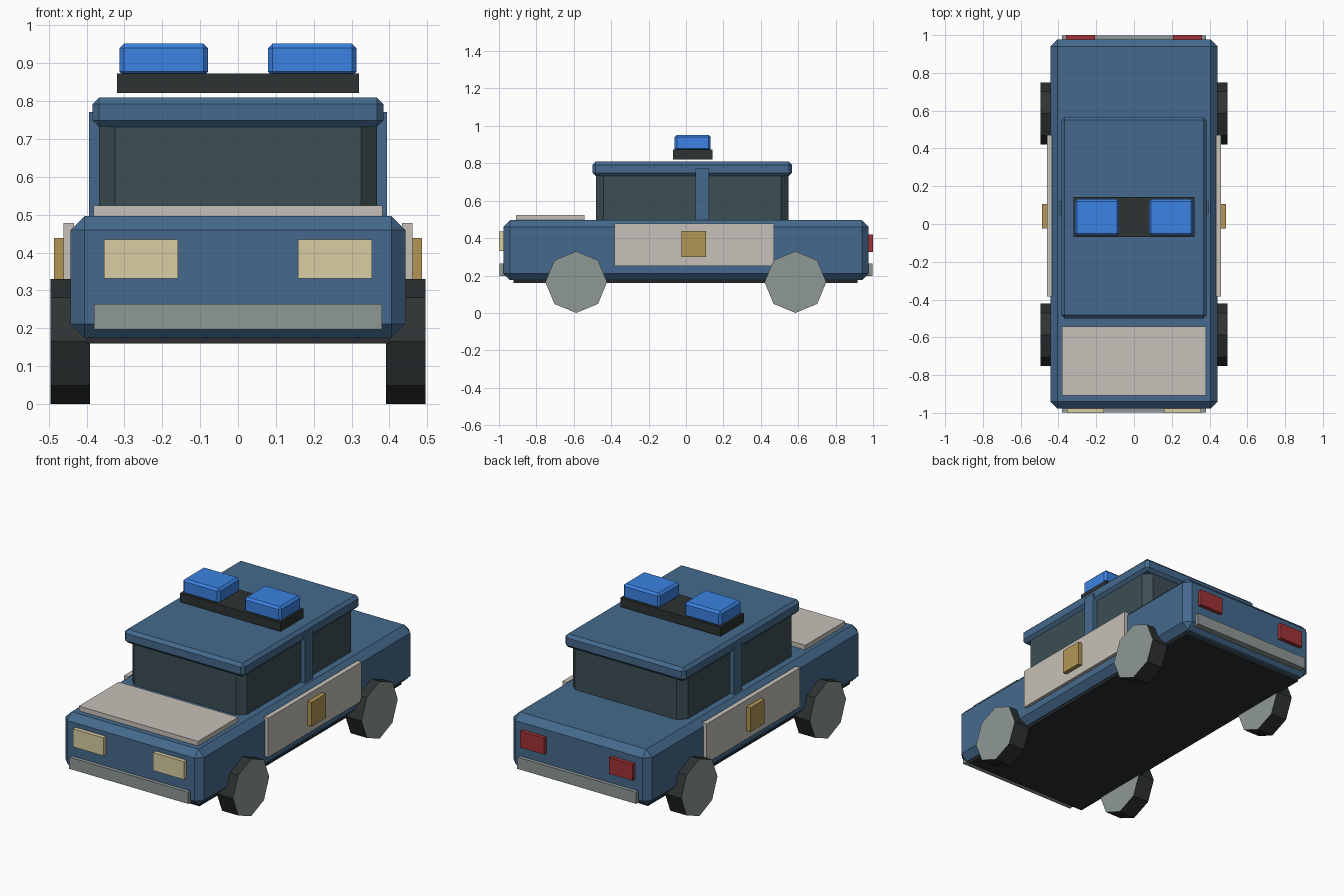
import bpy, bmesh, math
from mathutils import Matrix, Vector

if "Cube" in bpy.data.objects:
    bpy.data.objects.remove(bpy.data.objects["Cube"])


def material(name, hex_code):
    rgb = [int(hex_code[i:i + 2], 16) / 255 for i in (0, 2, 4)]
    m = bpy.data.materials.new(name)
    m.diffuse_color = [((c + 0.055) / 1.055) ** 2.4 for c in rgb] + [1]
    m.use_nodes = True
    m.node_tree.nodes["Principled BSDF"].inputs["Base Color"].default_value = m.diffuse_color
    return m


BLUE = material("blue_paint", "456A8E")
GLASS = material("dark_glass", "3C4E54")
CREAM = material("cream_panel", "C6C1B8")
GOLD = material("gold", "B29656")
LAMP = material("lamp_cream", "DACDA2")
STEEL = material("steel", "8E9896")
RED = material("tail_red", "A03236")
DARK = material("rubber_dark", "2E3233")
UNDER = material("underside_dark", "2A2C30")
BEACON = material("beacon_blue", "3B82E2")


def finish(bm, name, *mats):
    mesh = bpy.data.meshes.new(name)
    bm.to_mesh(mesh)
    bm.free()
    for m in mats:
        mesh.materials.append(m)
    obj = bpy.data.objects.new(name, mesh)
    bpy.context.collection.objects.link(obj)
    return obj


def box(name, x, y, z, mat, bevel=0):
    """Box from (min, max) ranges, with an optional flat chamfer."""
    bm = bmesh.new()
    size = [r[1] - r[0] for r in (x, y, z)]
    centre = Vector([(r[0] + r[1]) / 2 for r in (x, y, z)])
    bmesh.ops.create_cube(bm, size=1, matrix=Matrix.Translation(centre) @ Matrix.Diagonal((*size, 1)))
    if bevel:
        bmesh.ops.bevel(bm, geom=bm.edges[:], offset=bevel, segments=1, affect='EDGES')
    return finish(bm, name, mat)


def pair(name, x, y, z, mat, bevel=0):
    """The same box on the left and right sides."""
    box("right_" + name, x, y, z, mat, bevel)
    box("left_" + name, (-x[1], -x[0]), y, z, mat, bevel)


def wheel(name, x, y):
    """Eight-sided wheel with steel side faces."""
    bm = bmesh.new()
    r = 0.165
    bmesh.ops.create_cone(bm, cap_ends=True, segments=8, radius1=r, radius2=r, depth=0.104,
                          matrix=Matrix.Translation((x, y, r)) @ Matrix.Rotation(math.pi / 2, 4, 'Y'))
    bm.normal_update()
    for f in bm.faces:
        f.material_index = int(abs(f.normal.x) > 0.9)
    finish(bm, name, DARK, STEEL)


# Body shell and underside
box("body", (-0.442, 0.442), (-0.977, 0.977), (0.175, 0.497), BLUE, 0.037)
box("chassis", (-0.4, 0.4), (-0.923, 0.918), (0.16, 0.22), UNDER)

# Cabin, roof and door pillars
box("cabin_glass", (-0.367, 0.367), (-0.482, 0.549), (0.44, 0.78), GLASS, 0.042)
box("roof", (-0.384, 0.384), (-0.5, 0.567), (0.732, 0.809), BLUE, 0.017)
pair("door_pillar", (0.355, 0.394), (0.05, 0.123), (0.47, 0.771), BLUE)

# Bonnet and door panels with badges
box("bonnet_panel", (-0.381, 0.381), (-0.908, -0.543), (0.485, 0.524), CREAM)
pair("door_panel", (0.433, 0.461), (-0.383, 0.47), (0.252, 0.478), CREAM)
pair("door_badge", (0.455, 0.486), (-0.023, 0.107), (0.3, 0.439), GOLD)

# Lamps and bumpers
pair("headlight", (0.159, 0.354), (-1.0, -0.965), (0.331, 0.435), LAMP)
pair("taillight", (0.207, 0.36), (0.965, 1.0), (0.326, 0.42), RED)
for side, y in (("front", (-0.998, -0.96)), ("rear", (0.96, 0.998))):
    box(side + "_bumper", (-0.38, 0.38), y, (0.197, 0.264), STEEL)

# Roof light bar
box("light_bar", (-0.32, 0.32), (-0.07, 0.142), (0.821, 0.873), DARK)
pair("beacon", (0.079, 0.313), (-0.061, 0.132), (0.866, 0.952), BEACON, 0.012)

# Wheels
for side, x in (("right", 0.443), ("left", -0.443)):
    for end, y in (("front", -0.587), ("rear", 0.585)):
        wheel(f"{end}_{side}_wheel", x, y)
